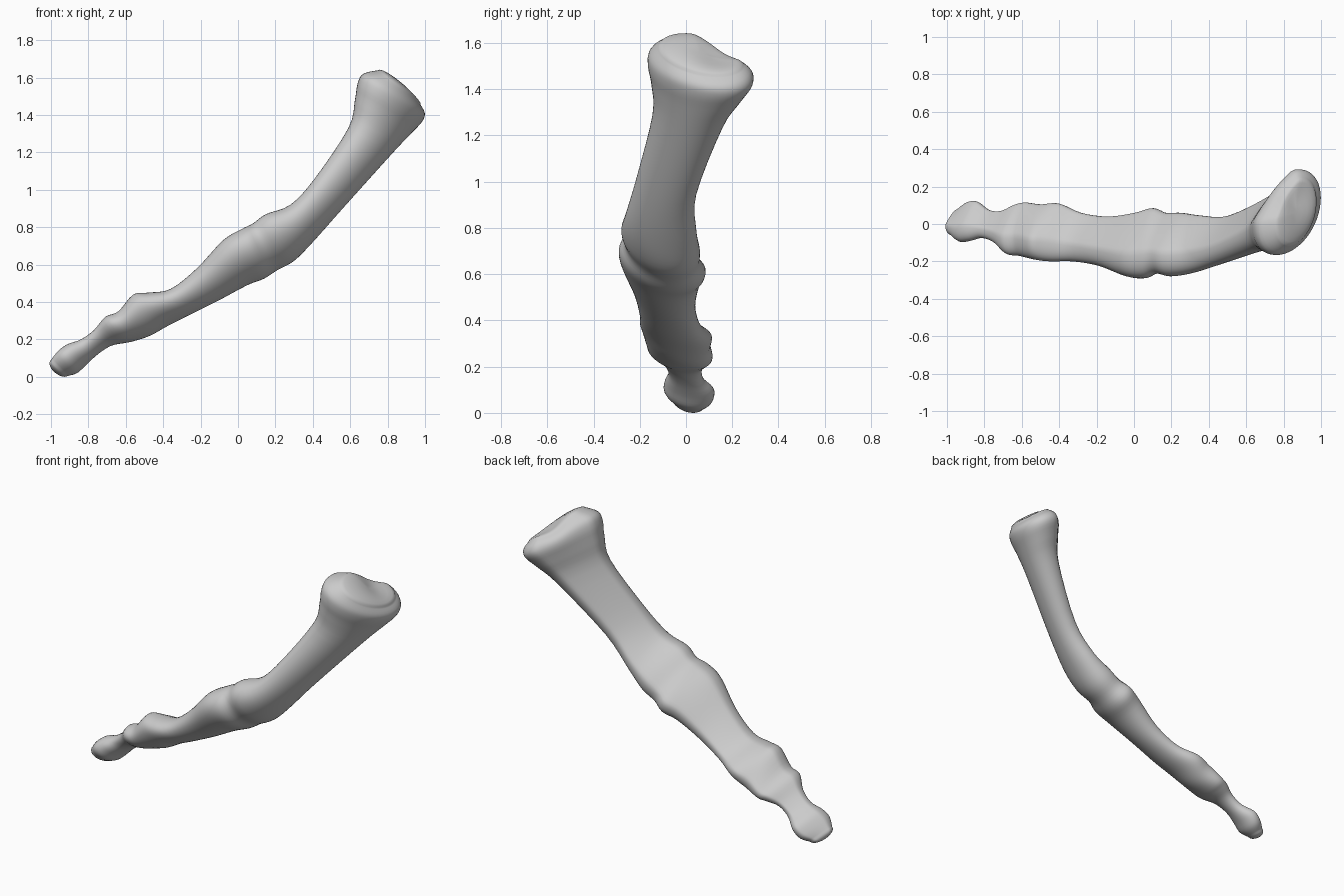
import bpy
import bmesh
import math
from mathutils import Vector

SIDES = 48      # points around each ring
STEPS = 4       # rings between two stations
LEAN = -0.35    # tilts the long axis of the cross-section
FLAT = 0.56     # height at which the palm side levels off

# Stations from the small tip to the wide base, in hundredths:
# upper edge x, z, lower edge x, z, then the y range
STATIONS = [
    (-100, 9, -91, 0.5, -6, 8),
    (-96, 14, -86, 2, -9.5, 11.5),
    (-91, 17.5, -81, 6.5, -9, 12),
    (-84, 20, -75, 12, -7.5, 7.5),
    (-77, 25, -68, 16.5, -10, 7),
    (-71, 32, -61, 18, -16, 10),
    (-64, 35, -56, 19, -17, 11.5),
    (-56, 44, -47, 22, -19, 10.5),
    (-48, 45, -37, 27.5, -20, 11),
    (-36, 47, -25, 33.5, -20, 6),
    (-22, 58, -10, 41, -22.5, 4),
    (-8, 73, 5, 49, -28, 6),
    (2, 79, 14, 52.5, -29, 8.5),
    (8, 82, 21, 57, -26.5, 6),
    (15, 87, 30, 62, -28, 6),
    (28, 92, 40, 72, -26, 4.5),
    (41, 106, 56, 90, -21.5, 4.5),
    (59, 133, 83, 120, -14.5, 16),
    (62.5, 148, 93, 130.5, -15, 24),
    (64, 157, 98.5, 136.5, -16.5, 29),
    (67, 162, 100, 141, -16, 28.5),
    (75, 164, 98, 146, -12, 25),
]


def make_material(name, color):
    mat = bpy.data.materials.new(name)
    mat.use_nodes = True
    mat.diffuse_color = color
    mat.node_tree.nodes["Principled BSDF"].inputs["Base Color"].default_value = color
    return mat


def blend(a, b, c, d, t):
    """Smooth curve from b to c, guided by the neighbours a and d."""
    return 0.5 * (2 * b + (c - a) * t + (2 * a - 5 * b + 4 * c - d) * t * t
                  + (3 * b - a - 3 * c + d) * t ** 3)


def smooth_stations(rows):
    result = []
    last = len(rows) - 1
    for i in range(last):
        group = [rows[max(i - 1, 0)], rows[i], rows[i + 1], rows[min(i + 2, last)]]
        for s in range(STEPS):
            result.append([blend(*values, s / STEPS) for values in zip(*group)])
    result.append(list(rows[last]))
    return result


def section_outline():
    """Leaning oval in unit space, levelled on the palm side."""
    outline = []
    side = math.sqrt(1 - LEAN * LEAN)
    for i in range(SIDES):
        angle = math.tau * i / SIDES
        u = math.cos(angle)
        v = LEAN * u + side * math.sin(angle)
        palm = (u + v) / math.sqrt(2)
        if palm > FLAT:
            cut = (palm - FLAT) * 0.75 / math.sqrt(2)
            u, v = u - cut, v - cut
        outline.append((u, v))
    return outline


def ring_points(station, outline):
    tx, tz, bx, bz, y0, y1 = [value / 100 for value in station]
    centre = Vector((tx + bx, y0 + y1, tz + bz)) / 2
    up = Vector((tx - bx, 0, tz - bz)) / 2
    across = Vector((0, y1 - y0, 0)) / 2
    return [centre + up * u + across * v for u, v in outline], centre


def add_cap(bm, ring, centre, direction, height):
    """Close an end with shrinking rings that form a low dome."""
    start = [v.co.copy() for v in ring]
    for k in range(1, 6):
        angle = k / 6 * math.pi / 2
        lift = direction * height * math.sin(angle)
        new = [bm.verts.new(centre + (p - centre) * math.cos(angle) + lift) for p in start]
        bridge(bm, ring, new)
        ring = new
    pole = bm.verts.new(centre + direction * height)
    for i in range(SIDES):
        bm.faces.new((ring[i], ring[(i + 1) % SIDES], pole))


def bridge(bm, a, b):
    for i in range(SIDES):
        j = (i + 1) % SIDES
        bm.faces.new((a[i], a[j], b[j], b[i]))


def press_hollow(bm, centre, push, radius):
    """Push a soft dent into the joint surface."""
    for v in bm.verts:
        v.co += push * math.exp(-(v.co - centre).length_squared / radius ** 2)


cube = bpy.data.objects.get("Cube")
if cube:
    bpy.data.objects.remove(cube, do_unlink=True)

# Shaft: rings skinned along the stations
bm = bmesh.new()
outline = section_outline()
rings, centres = [], []
for station in smooth_stations(STATIONS):
    points, centre = ring_points(station, outline)
    rings.append([bm.verts.new(p) for p in points])
    centres.append(centre)
for a, b in zip(rings, rings[1:]):
    bridge(bm, a, b)

# Rounded tip and broad base
add_cap(bm, rings[0], centres[0], Vector((-0.8, 0, -0.6)), 0.035)
add_cap(bm, rings[-1], centres[-1], Vector((0.62, 0, 0.78)), 0.03)

# Shallow joint hollow between the two knobs of the base
press_hollow(bm, Vector((0.87, 0.15, 1.55)), Vector((-0.025, -0.01, -0.03)), 0.11)

bmesh.ops.recalc_face_normals(bm, faces=bm.faces)
mesh = bpy.data.meshes.new("finger_bone")
bm.to_mesh(mesh)
bm.free()
mesh.materials.append(make_material("bone grey", (0.6, 0.6, 0.6, 1)))
for face in mesh.polygons:
    face.use_smooth = True
bone = bpy.data.objects.new("finger_bone", mesh)
bpy.context.collection.objects.link(bone)
